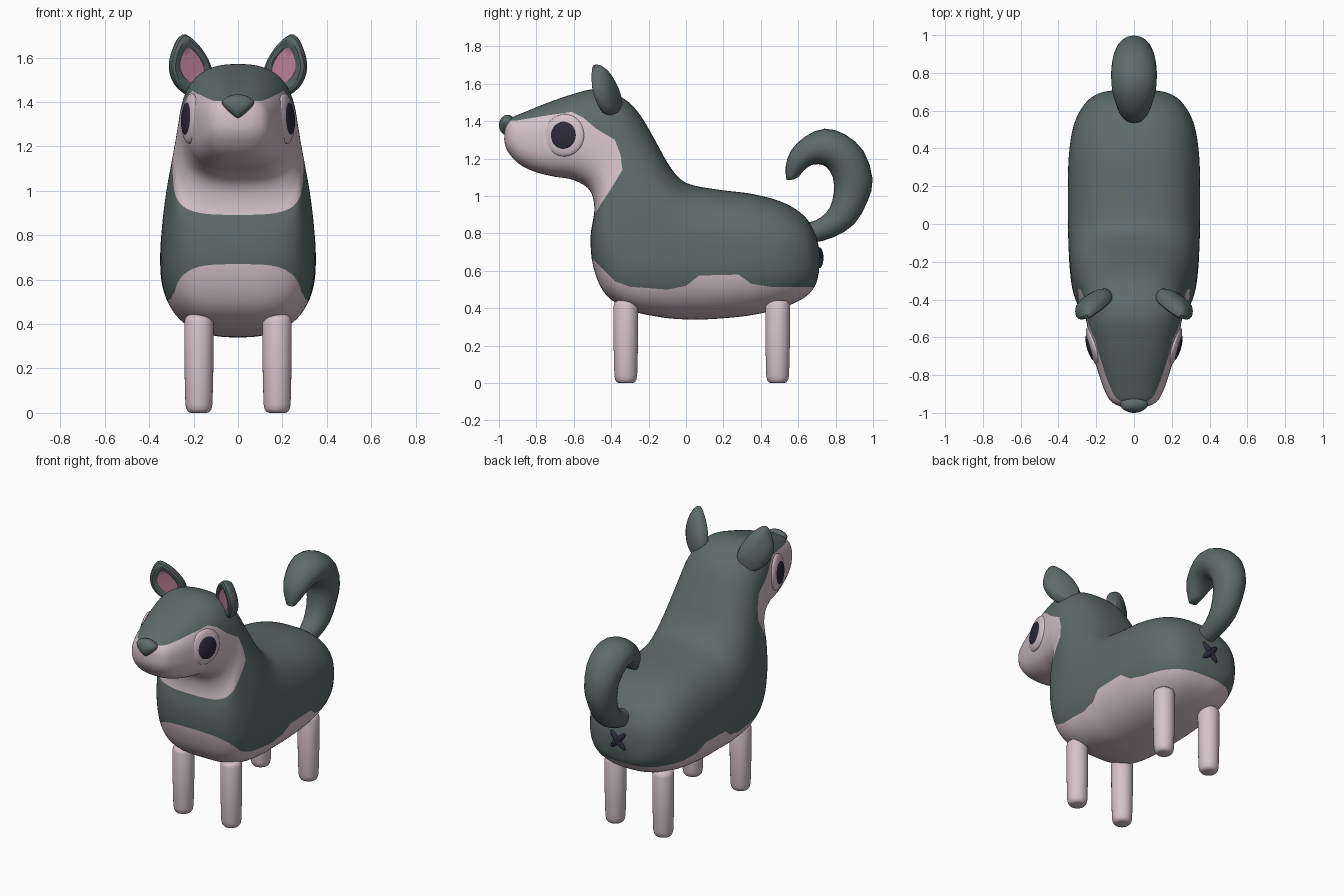
import bpy, bmesh, math
from mathutils import Vector, Matrix

if "Cube" in bpy.data.objects:
    bpy.data.objects.remove(bpy.data.objects["Cube"])


def mat(name, rgb):
    m = bpy.data.materials.new(name)
    m.diffuse_color = (*rgb, 1)
    m.use_nodes = True
    m.node_tree.nodes["Principled BSDF"].inputs["Base Color"].default_value = m.diffuse_color
    return m


FUR = mat("grey_green_fur", (0.11, 0.148, 0.143))
PALE = mat("pale_pink_fur", (0.67, 0.545, 0.585))
PINK = mat("ear_pink", (0.62, 0.27, 0.38))
INK = mat("dark_navy", (0.025, 0.023, 0.042))


def finish(name, bm, mats, angle=60):
    bmesh.ops.recalc_face_normals(bm, faces=bm.faces)
    me = bpy.data.meshes.new(name)
    bm.to_mesh(me)
    bm.free()
    for m in mats:
        me.materials.append(m)
    ob = bpy.data.objects.new(name, me)
    bpy.context.collection.objects.link(ob)
    bpy.ops.object.select_all(action='DESELECT')
    ob.select_set(True)
    bpy.context.view_layer.objects.active = ob
    bpy.ops.object.shade_smooth_by_angle(angle=math.radians(angle))
    return ob


def spline(keys, steps, closed=False):
    """Catmull-Rom interpolation of tuples."""
    n, out = len(keys), []
    pick = (lambda i: keys[i % n]) if closed else (lambda i: keys[min(max(i, 0), n - 1)])
    for i in range(n if closed else n - 1):
        for s in range(steps):
            t = s / steps
            out.append([0.5 * (2 * b + (c - a) * t + (2 * a - 5 * b + 4 * c - d) * t * t
                               + (3 * b - a - 3 * c + d) * t ** 3)
                        for a, b, c, d in zip(pick(i - 1), pick(i), pick(i + 1), pick(i + 2))])
    if not closed:
        out.append(list(keys[-1]))
    return out


def skin(bm, rings):
    """Bridge rings of points and cap both ends; returns faces per band."""
    vr = [[bm.verts.new(p) for p in r] for r in rings]
    n, bands = len(vr[0]), []
    for a, b in zip(vr, vr[1:]):
        bands.append([bm.faces.new((a[i], a[(i + 1) % n], b[(i + 1) % n], b[i])) for i in range(n)])
    for r in (vr[0], vr[-1]):
        c = bm.verts.new(sum((v.co for v in r), Vector()) / n)
        bands.append([bm.faces.new((r[i], r[(i + 1) % n], c)) for i in range(n)])
    return bands


def loft(keys, steps, sides, power):
    """Rounded sections given as (upper y, upper z, lower y, lower z, half width)."""
    bm, rings = bmesh.new(), []
    for ty, tz, by, bz, w in spline(keys, steps):
        # the chest, where sections lean, is squarer towards the front
        lean = power + 0.9 * min(1, max(0, (ty - by) / 0.25)) if power > 2 else power
        ring = []
        for i in range(sides):
            a = 2 * math.pi * i / sides
            c, s = math.cos(a), math.sin(a)
            p = lean if s < 0 else power
            u = math.copysign(abs(c) ** (2 / p), c)
            v = math.copysign(abs(s) ** (2 / p), s)
            ring.append((w * u, (ty + by) / 2 + v * (ty - by) / 2, (tz + bz) / 2 + v * (tz - bz) / 2))
        rings.append(ring)
    skin(bm, rings)
    return bm


def inside(y, z, poly):
    hit = False
    for (y1, z1), (y2, z2) in zip(poly, poly[1:] + poly[:1]):
        if (z1 > z) != (z2 > z) and y < (y2 - y1) * (z - z1) / (z2 - z1) + y1:
            hit = not hit
    return hit


def cut(bm, poly):
    """Cut clean edges into the skin along a region's outline."""
    for (y1, z1), (y2, z2) in zip(poly, poly[1:] + poly[:1]):
        m = 0.012
        faces = [f for f in bm.faces
                 if max(v.co.y for v in f.verts) > min(y1, y2) - m
                 and min(v.co.y for v in f.verts) < max(y1, y2) + m
                 and max(v.co.z for v in f.verts) > min(z1, z2) - m
                 and min(v.co.z for v in f.verts) < max(z1, z2) + m]
        geom = list({x for f in faces for x in (*f.verts, *f.edges)}) + faces
        bmesh.ops.bisect_plane(bm, geom=geom, dist=0.0002, plane_co=(0, y1, z1),
                               plane_no=Vector((0, z2 - z1, y1 - y2)).normalized())


# Body, neck and head in one skin, from rump to muzzle
body = loft([
    (0.715, 0.70, 0.712, 0.60, 0.07), (0.69, 0.80, 0.69, 0.52, 0.19),
    (0.63, 0.895, 0.63, 0.455, 0.265), (0.52, 0.965, 0.52, 0.405, 0.32),
    (0.36, 1.01, 0.36, 0.365, 0.345), (0.18, 1.033, 0.18, 0.345, 0.35),
    (0.03, 1.06, 0.03, 0.34, 0.35), (-0.04, 1.10, -0.12, 0.35, 0.348),
    (-0.10, 1.18, -0.30, 0.39, 0.342), (-0.15, 1.27, -0.43, 0.475, 0.33),
    (-0.20, 1.36, -0.495, 0.62, 0.31), (-0.25, 1.44, -0.51, 0.78, 0.29),
    (-0.31, 1.505, -0.49, 0.93, 0.274), (-0.40, 1.555, -0.515, 1.03, 0.262),
    (-0.50, 1.57, -0.60, 1.085, 0.245), (-0.62, 1.54, -0.71, 1.105, 0.222),
    (-0.75, 1.495, -0.81, 1.13, 0.19), (-0.86, 1.45, -0.89, 1.17, 0.158),
    (-0.93, 1.42, -0.94, 1.22, 0.125), (-0.96, 1.39, -0.965, 1.265, 0.08),
    (-0.97, 1.35, -0.972, 1.305, 0.03)], 7, 112, 2.5)

# Pale face mask and pale belly, as regions of the side profile
MASK = [(-1.1, 1.40), (-0.9, 1.405), (-0.75, 1.43), (-0.61, 1.45), (-0.55, 1.42), (-0.48, 1.36),
        (-0.38, 1.30), (-0.35, 1.22), (-0.34, 1.14), (-0.40, 1.04), (-0.46, 0.95),
        (-0.50, 0.88), (-1.1, 0.88)]
BELLY = [(-0.6, 0.69), (-0.51, 0.675), (-0.45, 0.615), (-0.38, 0.545), (-0.30, 0.515), (-0.1, 0.50),
         (0.0, 0.52), (0.07, 0.575), (0.28, 0.58), (0.35, 0.53), (0.45, 0.515), (0.8, 0.515),
         (0.8, 0.2), (-0.6, 0.2)]
cut(body, MASK)
cut(body, BELLY)
for f in body.faces:
    c = f.calc_center_median()
    f.material_index = int(inside(c.y, c.z, MASK) or inside(c.y, c.z, BELLY))
finish("body_and_head", body, [FUR, PALE], 80)

# Curled tail, from root to tip (outer edge, inner edge, half width)
tail = loft([
    (0.60, 0.74, 0.58, 0.86, 0.05), (0.68, 0.75, 0.66, 0.86, 0.055),
    (0.79, 0.78, 0.72, 0.885, 0.065), (0.90, 0.85, 0.77, 0.94, 0.08),
    (0.97, 0.97, 0.79, 1.02, 0.09), (0.998, 1.09, 0.785, 1.10, 0.102),
    (0.95, 1.24, 0.75, 1.155, 0.117), (0.85, 1.33, 0.71, 1.17, 0.121),
    (0.74, 1.36, 0.67, 1.165, 0.115), (0.64, 1.32, 0.64, 1.145, 0.097),
    (0.562, 1.245, 0.62, 1.125, 0.078), (0.533, 1.16, 0.605, 1.105, 0.055),
    (0.537, 1.085, 0.575, 1.088, 0.03)], 2, 20, 2)
finish("tail", tail, [FUR], 80)


def ball(name, m, matrix, taper=0.0):
    bm = bmesh.new()
    bmesh.ops.create_uvsphere(bm, u_segments=32, v_segments=20, radius=1)
    for v in bm.verts:  # narrow the lower half
        v.co.x *= 1 - taper * max(0, 0.4 - v.co.z) / 1.4
    bm.transform(matrix)
    return finish(name, bm, [m], 80)


# Nose
ball("nose", FUR, Matrix.Translation((0, -0.954, 1.379)) @ Matrix.Diagonal((0.08, 0.046, 0.055, 1)), 0.7)

# Cross mark below the tail
for i, tilt in enumerate((-45, 45)):
    ball(f"cross_bar_{i + 1}", INK, Matrix.Translation((0, 0.713, 0.67))
         @ Matrix.Rotation(math.radians(tilt), 4, 'Y') @ Matrix.Diagonal((0.02, 0.022, 0.075, 1)))

EAR = [(0.165, 1.43), (0.12, 1.49), (0.128, 1.57), (0.183, 1.66), (0.25, 1.705),
       (0.293, 1.64), (0.31, 1.55), (0.28, 1.47), (0.22, 1.425)]
# Ear loops from back to front: scale of the outline, depth forward
EAR_LOOPS = [(0.25, -0.052), (0.55, -0.047), (0.82, -0.034), (0.96, -0.014), (1.0, 0.006),
             (0.95, 0.022), (0.82, 0.029), (0.62, 0.026), (0.56, 0.021), (0.3, 0.02)]

for side, s in (("left", -1), ("right", 1)):
    # Ears with a pink inner patch
    bm, rings = bmesh.new(), []
    for k, d in EAR_LOOPS:
        ring = []
        for x, z in spline(EAR, 4, True):
            x, z = 0.215 + k * (x - 0.215), 1.568 + k * (z - 1.568)
            ring.append((s * (x - 0.4 * d), -0.43 - 0.53 * (x - 0.215) - 0.2 * (z - 1.57) - d, z))
        rings.append(ring)
    bands = skin(bm, rings)
    for band in (bands[8], bands[-1]):
        for f in band:
            f.material_index = 1
    finish(f"{side}_ear", bm, [FUR, PINK], 30)

    # Eyes: a flattened ball with a dark pupil
    turn = Matrix.Rotation(-s * 0.28, 4, 'Z') @ Matrix.Rotation(-s * 0.06, 4, 'Y')
    ball(f"{side}_eye", PALE, Matrix.Translation((s * 0.214, -0.65, 1.325)) @ turn
         @ Matrix.Diagonal((0.028, 0.11, 0.113, 1)))
    ball(f"{side}_pupil", INK, Matrix.Translation((s * 0.229, -0.654, 1.325)) @ turn
         @ Matrix.Diagonal((0.02, 0.073, 0.076, 1)))

    # Legs: rounded posts
    for end, y in (("front", -0.322), ("rear", 0.49)):
        prof = [(0.035, 0), (0.047, 0.004), (0.056, 0.016), (0.061, 0.04), (0.065, 0.2),
                (0.066, 0.41), (0.06, 0.43), (0.045, 0.442)]
        bm = bmesh.new()
        skin(bm, [[(s * 0.176 + r * math.cos(a * math.pi / 16), y + r * math.sin(a * math.pi / 16), z)
                   for a in range(32)] for r, z in prof])
        finish(f"{side}_{end}_leg", bm, [PALE])
